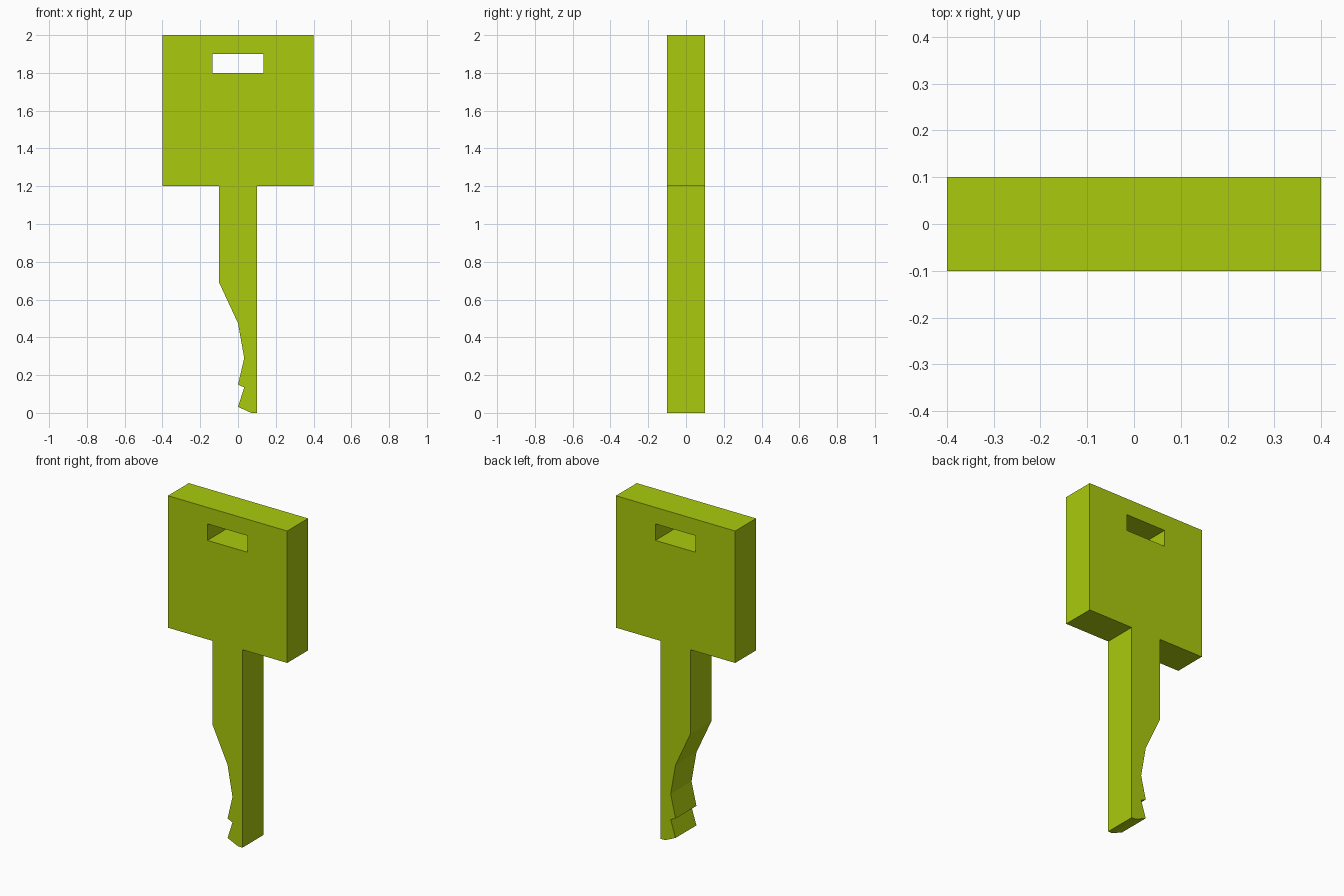
import bpy
import math

if "Cube" in bpy.data.objects:
    bpy.data.objects.remove(bpy.data.objects["Cube"])

# One flat colour
green = bpy.data.materials.new("lime_green")
green.diffuse_color = (0.402, 0.591, 0.004, 1.0)
green.use_nodes = True
green.node_tree.nodes["Principled BSDF"].inputs["Base Color"].default_value = green.diffuse_color

# Outline in (x, z): square head, straight right shank edge, toothed left edge
outline = [(-0.4, 2), (-0.4, 1.2), (-0.1, 1.2), (-0.1, 0.69), (0, 0.475),
           (0.033, 0.29), (0, 0.15), (0.033, 0.135), (0, 0.032), (0.07, 0),
           (0.1, 0), (0.1, 1.2), (0.4, 1.2), (0.4, 2)]
# Slot through the head
slot = [(-0.135, 1.8), (0.135, 1.8), (0.135, 1.9), (-0.135, 1.9)]

# Filled 2D curve, extruded to a 0.2 thick plate
curve = bpy.data.curves.new("key", "CURVE")
curve.dimensions = "2D"
curve.fill_mode = "BOTH"
curve.extrude = 0.1
for points in (outline, slot):
    spline = curve.splines.new("POLY")
    spline.points.add(len(points) - 1)
    for p, (x, z) in zip(spline.points, points):
        p.co = (x, z, 0, 1)
    spline.use_cyclic_u = True
    spline.use_smooth = False
curve.materials.append(green)

# Stand the plate upright and turn it into a clean mesh
key = bpy.data.objects.new("key", curve)
bpy.context.collection.objects.link(key)
key.rotation_euler.x = math.pi / 2
bpy.context.view_layer.objects.active = key
key.select_set(True)
bpy.ops.object.convert(target="MESH")
bpy.ops.object.transform_apply(location=False, rotation=True, scale=False)
bpy.ops.object.mode_set(mode="EDIT")
bpy.ops.mesh.select_all(action="SELECT")
bpy.ops.mesh.remove_doubles(threshold=0.0001)
bpy.ops.mesh.normals_make_consistent(inside=False)
bpy.ops.object.mode_set(mode="OBJECT")
bpy.ops.object.shade_flat()
